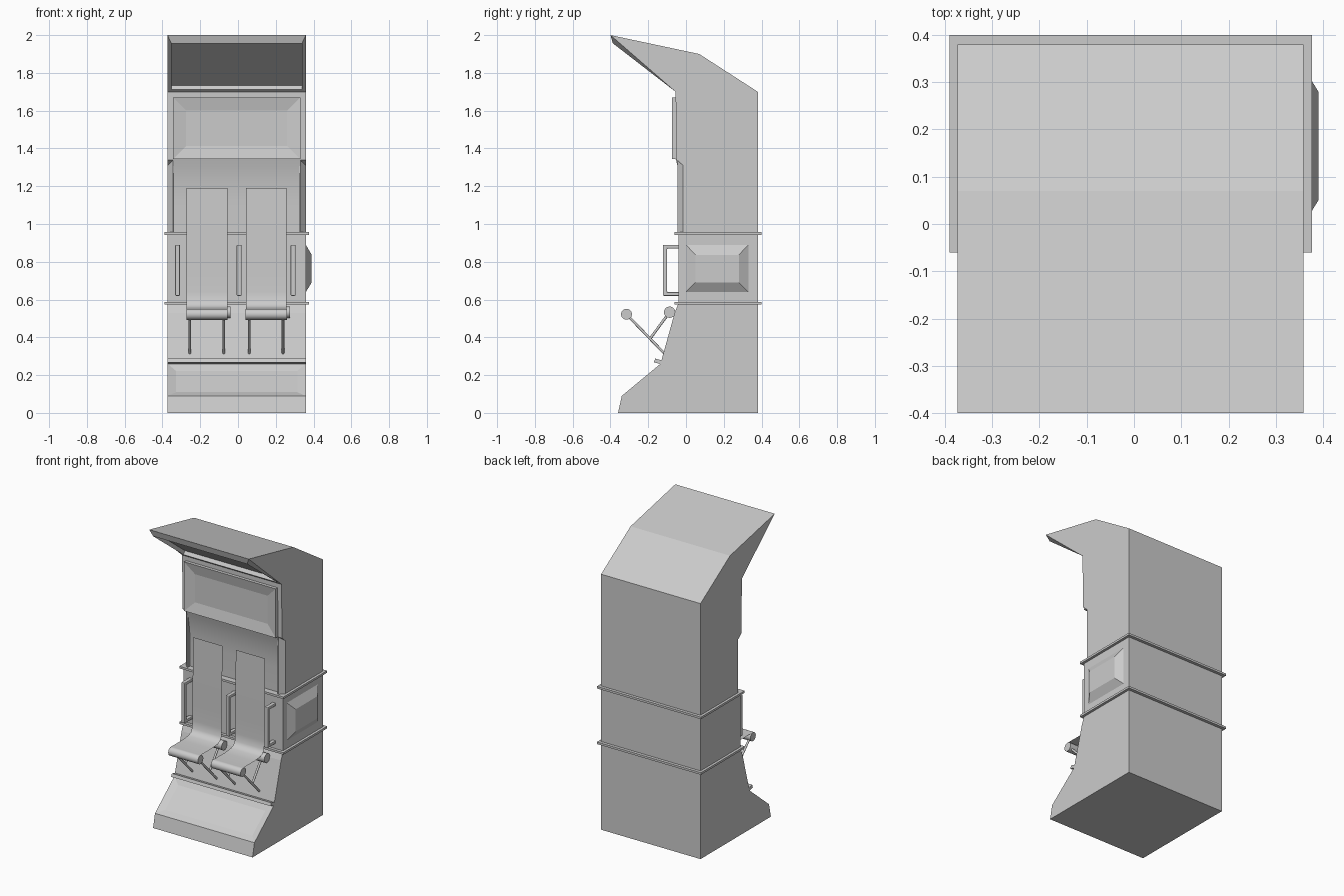
import bpy, bmesh
from mathutils import Vector

if "Cube" in bpy.data.objects:
    bpy.data.objects.remove(bpy.data.objects["Cube"])

CX, HW = -0.007, 0.366          # body centre line and half width
X0, X1 = CX - HW, CX + HW


def finish(bm, name, angle=None, solid=True):
    if solid:
        bmesh.ops.recalc_face_normals(bm, faces=bm.faces)
    me = bpy.data.meshes.new(name)
    bm.to_mesh(me)
    bm.free()
    ob = bpy.data.objects.new(name, me)
    bpy.context.collection.objects.link(ob)
    if angle:
        bpy.context.view_layer.objects.active = ob
        bpy.ops.object.select_all(action='DESELECT')
        ob.select_set(True)
        bpy.ops.object.shade_smooth_by_angle(angle=angle)
    return ob


def prism_bm(profile, x0, x1):
    """Extrude a closed (y, z) profile along x."""
    bm = bmesh.new()
    f = bm.faces.new([bm.verts.new((x0, y, z)) for y, z in profile])
    ext = bmesh.ops.extrude_face_region(bm, geom=[f])['geom']
    bmesh.ops.translate(bm, vec=(x1 - x0, 0, 0),
                        verts=[v for v in ext if isinstance(v, bmesh.types.BMVert)])
    bmesh.ops.recalc_face_normals(bm, faces=bm.faces)
    return bm


def prism(name, profile, x0, x1, angle=None):
    return finish(prism_bm(profile, x0, x1), name, angle)


def rect(y0, y1, z0, z1):
    return [(y0, z0), (y1, z0), (y1, z1), (y0, z1)]


def nearest_face(bm, y, z):
    p = Vector((CX, y, z))
    return min(bm.faces, key=lambda f: (f.calc_center_median() - p).length)


def inset(bm, f, t, d):
    bmesh.ops.inset_individual(bm, faces=[f], thickness=t, depth=d, use_even_offset=True)


def rod(name, a, b, r, sides=12):
    a, b = Vector(a), Vector(b)
    bm = bmesh.new()
    bmesh.ops.create_cone(bm, cap_ends=True, segments=sides, radius1=r, radius2=r,
                          depth=(b - a).length)
    rot = (b - a).to_track_quat('Z', 'Y').to_matrix().to_4x4()
    bmesh.ops.transform(bm, matrix=rot, verts=bm.verts)
    bmesh.ops.translate(bm, vec=(a + b) / 2, verts=bm.verts)
    return finish(bm, name, 0.7)


# Main body with sloped foot and overhanging hood
bm = prism_bm([(0.38, 0), (0.38, 1.70), (0.07, 1.90), (-0.40, 2.0), (-0.055, 1.70),
               (-0.05, 1.34), (-0.015, 1.31), (-0.015, 0.95), (-0.04, 0.95),
               (-0.04, 0.58), (-0.06, 0.53), (-0.135, 0.26), (-0.34, 0.09),
               (-0.36, 0)], X0, X1)
kick = nearest_face(bm, -0.2375, 0.175)
hood = nearest_face(bm, -0.2275, 1.85)
inset(bm, kick, 0.045, -0.012)
# Hood underside: raised lip tapering to the rear, with a recessed panel
inset(bm, hood, 0.02, 0)
n = hood.normal.copy()
for v in hood.verts:
    if v.co.z > 1.85:
        v.co += n * 0.024 + Vector((0, 0.013, -0.012))
bm.normal_update()
inset(bm, hood, 0.001, -0.026)
finish(bm, "cabinet_body")

# Overhead display with recessed screen
bm = prism_bm(rect(-0.075, -0.03, 1.343, 1.67), CX - 0.337, CX + 0.337)
screen = nearest_face(bm, -0.075, 1.506)
inset(bm, screen, 0.07, -0.015)
finish(bm, "display_panel")

# Curved back panel between the chamfered side rails
prism("curved_back_panel", [(-0.055, 1.345), (-0.043, 1.30), (-0.033, 1.25), (-0.025, 1.19),
                            (-0.021, 1.12), (-0.02, 0.95), (0.05, 0.95), (0.05, 1.345)],
      CX - 0.337, CX + 0.337, 0.6)
for side, label in ((-1, "left"), (1, "right")):
    bm = bmesh.new()
    sec = [(HW, -0.015), (HW - 0.028, -0.045), (HW - 0.035, -0.045), (HW - 0.035, 0.0), (HW, 0.0)]
    f = bm.faces.new([bm.verts.new((CX + side * x, y, 0.955)) for x, y in sec])
    ext = bmesh.ops.extrude_face_region(bm, geom=[f])['geom']
    top = [v for v in ext if isinstance(v, bmesh.types.BMVert)]
    bmesh.ops.translate(bm, vec=(0, 0, 0.365), verts=top)
    for v in top:                       # slanted rail top
        if v.co.y < -0.03:
            v.co.z += 0.02
    finish(bm, label + "_side_rail")

# Trim bands around the middle section
for z, label in ((0.58, "lower"), (0.95, "upper")):
    bm = prism_bm(rect(-0.06, 0.40, z - 0.007, z + 0.007), CX - 0.383, CX + 0.383)
    finish(bm, label + "_trim_band")

# Raised tapered box on the right side
bm = prism_bm(rect(0.0, 0.33, 0.64, 0.89), X1 - 0.01, 0.39)
for v in bm.verts:
    if v.co.x > 0.385:
        v.co.y += 0.05 if v.co.y < 0.1 else -0.05
        v.co.z += 0.05 if v.co.z < 0.7 else -0.053
    else:
        v.co.x = X1
finish(bm, "side_tapered_box")

# Ledge above the foot panel
prism("foot_ledge", [(-0.17, 0.268), (-0.163, 0.288), (-0.12, 0.275), (-0.12, 0.255)], X0, X1)

# Armrest handles
for i, x in enumerate((-0.32, 0.006, 0.292)):
    bm = prism_bm([(-0.03, 0.62), (-0.122, 0.62), (-0.122, 0.89), (-0.03, 0.89), (-0.03, 0.87),
                   (-0.1, 0.87), (-0.1, 0.64), (-0.03, 0.64)], x - 0.013, x + 0.013)
    ob = finish(bm, "armrest_%d" % (i + 1))
    bev = ob.modifiers.new("bevel", 'BEVEL')
    bev.width, bev.segments = 0.005, 2

# Fold-down seats: thin fabric sheet, two rollers and crossed legs
sheet = [(-0.082, 1.19), (-0.085, 1.05), (-0.088, 0.9), (-0.089, 0.75), (-0.09, 0.64),
         (-0.094, 0.59), (-0.108, 0.567), (-0.135, 0.556), (-0.2, 0.55), (-0.315, 0.551)]
for i, cx in enumerate((-0.164, 0.15)):
    tag = "_%d" % (i + 1)
    bm = bmesh.new()
    rows = [[bm.verts.new((cx + s * 0.108, y, z)) for s in (-1, 1)] for y, z in sheet]
    for a, b in zip(rows, rows[1:]):
        bm.faces.new((a[0], b[0], b[1], a[1]))
    finish(bm, "seat_fabric" + tag, 0.8, solid=False)
    rod("front_roller" + tag, (cx - 0.109, -0.315, 0.522), (cx + 0.109, -0.315, 0.522), 0.029, 20)
    rod("rear_roller" + tag, (cx - 0.1, -0.087, 0.533), (cx + 0.125, -0.087, 0.533), 0.03, 20)
    for dx in (-0.091, 0.088):
        x = cx + dx
        rod("front_leg" + tag, (x, -0.315, 0.522), (x, -0.112, 0.312), 0.007)
        rod("rear_leg" + tag, (x, -0.087, 0.533), (x, -0.19, 0.393), 0.007)
